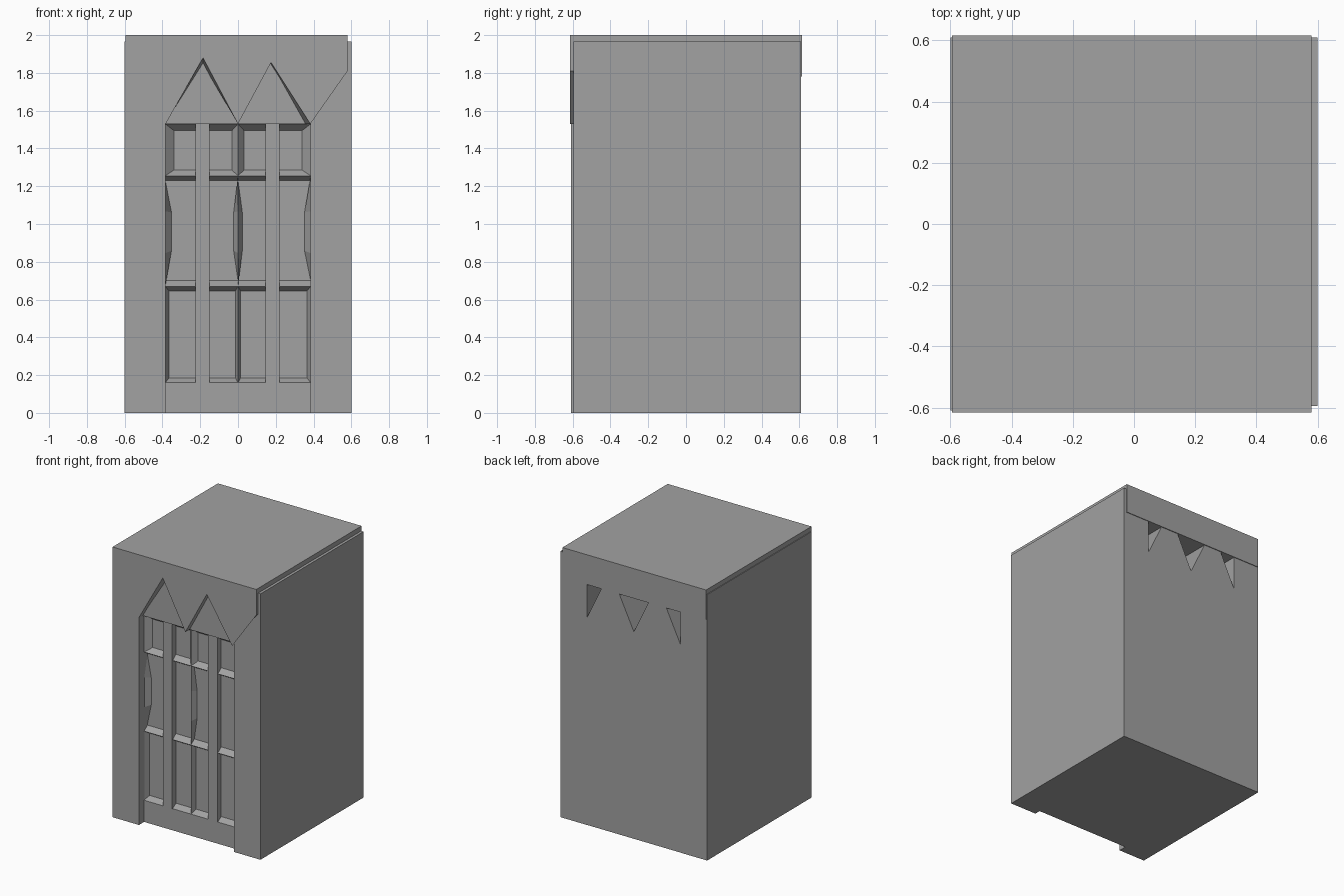
import bpy, bmesh

if "Cube" in bpy.data.objects:
    bpy.data.objects.remove(bpy.data.objects["Cube"])

stone = bpy.data.materials.new("grey_stone")
stone.diffuse_color = (0.36, 0.36, 0.36, 1)
stone.use_nodes = True
stone.node_tree.nodes["Principled BSDF"].inputs["Base Color"].default_value = stone.diffuse_color


def finish(name, bm):
    me = bpy.data.meshes.new(name)
    bmesh.ops.recalc_face_normals(bm, faces=bm.faces)
    bm.to_mesh(me)
    bm.free()
    me.materials.append(stone)
    ob = bpy.data.objects.new(name, me)
    bpy.context.collection.objects.link(ob)
    return ob


def extrude(name, front, y0, y1, back=None):
    """Solid from an x-z outline; the back outline may differ to give sloped sides."""
    bm = bmesh.new()
    f = [bm.verts.new((x, y0, z)) for x, z in front]
    b = [bm.verts.new((x, y1, z)) for x, z in (back or front)]
    bm.faces.new(f)
    bm.faces.new(b[::-1])
    n = len(f)
    for i in range(n):
        j = (i + 1) % n
        bm.faces.new((f[j], f[i], b[i], b[j]))
    return finish(name, bm)


def box(name, x0, x1, y0, y1, z0, z1):
    return extrude(name, [(x0, z0), (x1, z0), (x1, z1), (x0, z1)], y0, y1)


def pane(name, x0, x1, z0, z1, top, bottom, left, right, steps=(0, 1)):
    """Recessed pane with sloped borders; left/right list the inset at each step of height."""
    bm = bmesh.new()
    yf, yb = -0.55, -0.51
    rows = []
    for t, l, r in zip(steps, left, right):
        zo = z0 + t * (z1 - z0)
        zi = z0 + bottom + t * (z1 - top - z0 - bottom)
        rows.append([bm.verts.new(p) for p in
                     ((x0, yf, zo), (x0 + l, yb, zi), (x1 - r, yb, zi), (x1, yf, zo))])
    for a, b in zip(rows, rows[1:]):
        for i in range(3):
            bm.faces.new((a[i], a[i + 1], b[i + 1], b[i]))
    for r in (rows[0], rows[-1]):
        bm.faces.new(r)
    ob = finish(name, bm)
    # Make every pane face the front
    for p in ob.data.polygons:
        if p.normal.y > 0:
            p.flip()
    return ob


# Thick side walls, which form the door posts at the front
box("left_wall", -0.60, -0.383, -0.61, 0.61, 0, 1.965)
box("right_wall", 0.383, 0.60, -0.595, 0.61, 0, 1.965)

# Core behind the door, and back wall with a notched top edge
box("core", -0.385, 0.385, -0.505, 0.15, 0, 1.80)
extrude("back_wall", [(-0.385, 0), (0.385, 0), (0.385, 1.53), (0.255, 1.80), (0.13, 1.80),
                      (0, 1.53), (-0.13, 1.80), (-0.255, 1.80), (-0.385, 1.53)], 0.1, 0.609)

# Roof slab and front header with downward teeth
box("roof", -0.595, 0.58, -0.55, 0.615, 1.78, 2.0)
head = [(-0.595, 2.0), (-0.595, 1.81), (-0.383, 1.53), (-0.185, 1.88), (0, 1.53),
        (0.175, 1.855), (0.383, 1.53), (0.58, 1.81), (0.58, 2.0)]
inner = list(head)
inner[3] = (-0.185, 1.845)
inner[5] = (0.170, 1.85)
inner[6] = (0.350, 1.53)
extrude("toothed_header", head, -0.615, -0.55, inner)
box("arch_backing", -0.385, 0.385, -0.565, -0.4, 1.53, 1.9)

# Door: sill, two upright bars and twelve sloped panes
box("door_sill", -0.385, 0.385, -0.55, -0.4, 0, 0.16)
for name, x0, x1 in (("left_bar", -0.225, -0.15), ("right_bar", 0.145, 0.22)):
    box(name, x0, x1, -0.556, -0.5, 0.16, 1.53)

# Columns: x range, and whether the left/right side has a sloped border
columns = [(-0.385, -0.225, 1, 0), (-0.15, 0, 0, 0.7), (0, 0.145, 0.7, 0), (0.22, 0.385, 0, 1)]
# Rows: z range, top and bottom slope, side slope at each height step
rows = [("lower", 0.16, 0.67, 0.025, 0.025, (0.02, 0.02), (0, 1)),
        ("middle", 0.67, 1.255, 0.025, 0.03, (0, 0.033, 0.033, 0), (0, 0.3, 0.68, 1)),
        ("upper", 1.255, 1.53, 0.035, 0.03, (0.045, 0.045), (0, 1))]
for rname, z0, z1, top, bottom, side, steps in rows:
    for i, (x0, x1, l, r) in enumerate(columns):
        pane(f"{rname}_pane_{i + 1}", x0, x1, z0, z1, top, bottom,
             [s * l for s in side], [s * r for s in side], steps)
